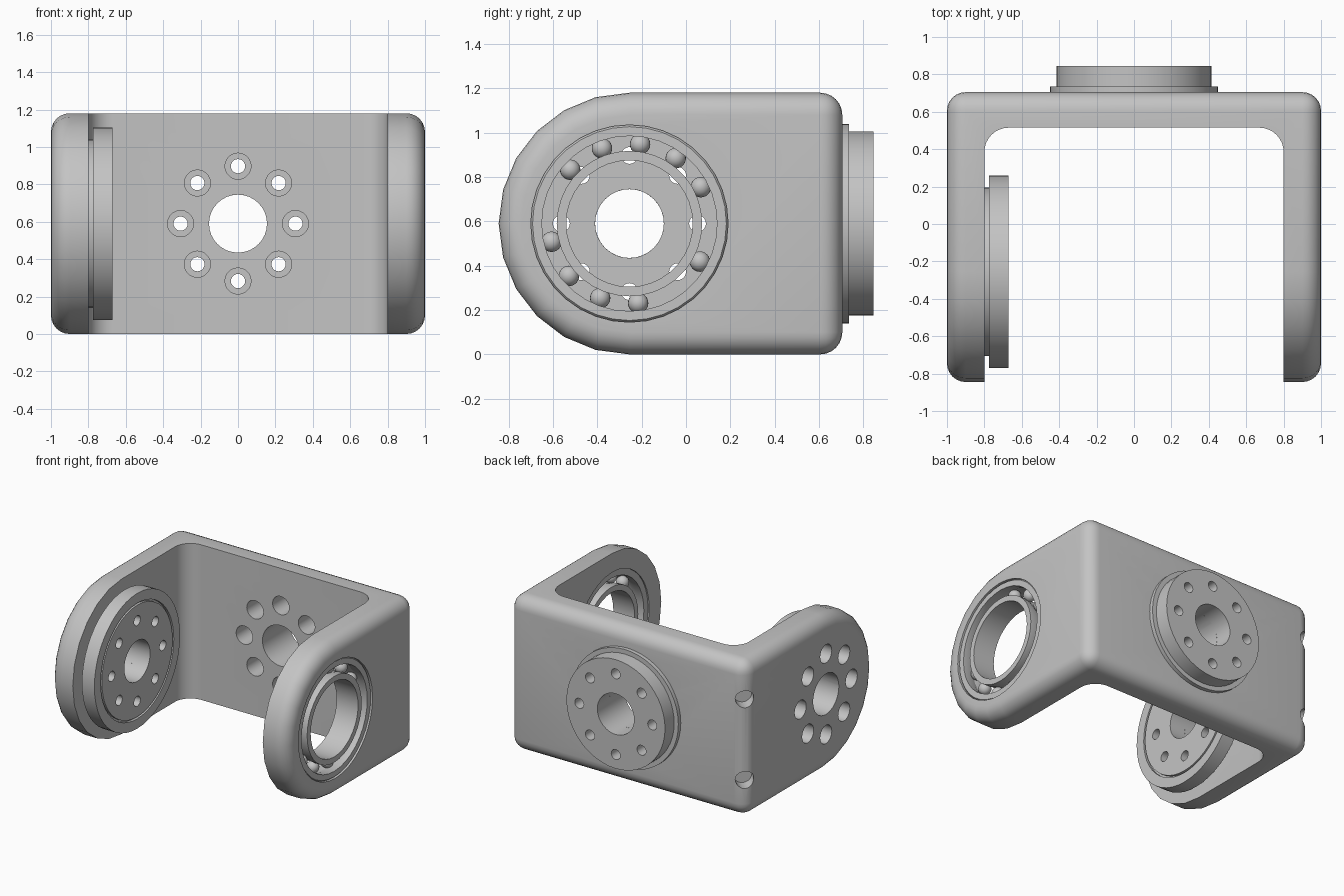
import bpy, bmesh
from math import pi, cos, sin, radians
from mathutils import Matrix, Vector

if "Cube" in bpy.data.objects:
    bpy.data.objects.remove(bpy.data.objects["Cube"], do_unlink=True)

MID = 0.59        # height of every hole axis
ARM_Y = -0.255    # pivot axis of the two arms
BACK = 0.705      # outer face of the back plate
BOLT_R = 0.307    # bolt circle

steel = bpy.data.materials.new("grey_steel")
steel.use_nodes = True
grey = (0.55, 0.55, 0.55, 1)
steel.diffuse_color = grey
steel.node_tree.nodes["Principled BSDF"].inputs["Base Color"].default_value = grey

# Frames whose local z runs along the named axis
ALONG_X = Matrix.Translation((0, ARM_Y, MID)) @ Matrix.Rotation(pi / 2, 4, 'Y')
ALONG_Y = Matrix.Translation((0, 0, MID)) @ Matrix.Rotation(-pi / 2, 4, 'X')


def make(name, bm):
    bmesh.ops.recalc_face_normals(bm, faces=bm.faces)
    mesh = bpy.data.meshes.new(name)
    bm.to_mesh(mesh)
    bm.free()
    obj = bpy.data.objects.new(name, mesh)
    bpy.context.collection.objects.link(obj)
    mesh.materials.append(steel)
    return obj


def prism(name, points, step):
    """Extrude a flat outline by a vector."""
    bm = bmesh.new()
    face = bm.faces.new([bm.verts.new(p) for p in points])
    new = bmesh.ops.extrude_face_region(bm, geom=[face])["geom"]
    bmesh.ops.translate(bm, vec=step, verts=[v for v in new if isinstance(v, bmesh.types.BMVert)])
    return make(name, bm)


def lathe(name, profile, frame, sides=48):
    """Spin a closed (radius, distance) profile into a ring."""
    bm = bmesh.new()
    rings = []
    for i in range(sides):
        a = 2 * pi * i / sides
        rings.append([bm.verts.new(frame @ Vector((r * cos(a), r * sin(a), t))) for r, t in profile])
    for i in range(sides):
        a, b = rings[i], rings[(i + 1) % sides]
        for j in range(len(profile)):
            k = (j + 1) % len(profile)
            bm.faces.new((a[j], a[k], b[k], b[j]))
    return make(name, bm)


def rod(bm, frame, radius, lo, hi, x=0, y=0, sides=32):
    bmesh.ops.create_cone(bm, cap_ends=True, segments=sides, radius1=radius, radius2=radius,
                          depth=hi - lo, matrix=frame @ Matrix.Translation((x, y, (lo + hi) / 2)))


def bolt_rods(bm, frame, radius, lo, hi):
    for i in range(8):
        a = i * pi / 4
        rod(bm, frame, radius, lo, hi, BOLT_R * cos(a), BOLT_R * sin(a), 20)


def bake(obj):
    """Replace the mesh by its modified result."""
    deps = bpy.context.evaluated_depsgraph_get()
    mesh = bpy.data.meshes.new_from_object(obj.evaluated_get(deps))
    obj.modifiers.clear()
    obj.data = mesh


def cut(obj, cutter):
    cutter.hide_render = True
    mod = obj.modifiers.new("cut", 'BOOLEAN')
    mod.operation = 'DIFFERENCE'
    mod.solver = 'EXACT'
    mod.object = cutter
    bake(obj)
    bpy.data.objects.remove(cutter, do_unlink=True)


def smooth(obj, angle=30):
    bpy.ops.object.select_all(action='DESELECT')
    obj.select_set(True)
    bpy.context.view_layer.objects.active = obj
    bpy.ops.object.shade_smooth_by_angle(angle=radians(angle))


# Bracket: D-shaped block with rounded outer edges
outline = [(-1, BACK, 0), (-1, BACK, 2 * MID)]
for i in range(13):
    a = pi / 2 + pi * i / 12
    outline.append((-1, ARM_Y + MID * cos(a), MID + MID * sin(a)))
bracket = prism("u_bracket", outline, (2, 0, 0))
bevel = bracket.modifiers.new("round", 'BEVEL')
bevel.width = 0.1
bevel.segments = 6
bevel.limit_method = 'ANGLE'
bevel.angle_limit = radians(40)
bevel.use_clamp_overlap = False
bake(bracket)

# Space between the arms, with filleted inner corners
fillet = 0.13
gap = [(-0.8, -1.5, -0.5), (0.8, -1.5, -0.5)]
for side, start in ((1, 0), (-1, pi / 2)):
    for i in range(9):
        a = start + pi / 2 * i / 8
        gap.append((side * (0.8 - fillet) + fillet * cos(a), 0.515 - fillet + fillet * sin(a), -0.5))
cut(bracket, prism("gap_cutter", gap, (0, 0, 2.5)))

# Holes in the back plate, the plain arm, the bearing arm and the rounded corner
bm = bmesh.new()
rod(bm, ALONG_Y, 0.155, 0.4, 0.8)
bolt_rods(bm, ALONG_Y, 0.07, 0.4, 0.8)
rod(bm, ALONG_X, 0.155, -1.1, -0.7)
bolt_rods(bm, ALONG_X, 0.07, -1.1, -0.7)
rod(bm, ALONG_X, 0.445, 0.7, 1.1, sides=36)
for z in (-BOLT_R, BOLT_R):
    corner = (Matrix.Translation((-0.97, 0.675, MID + z))
              @ Matrix.Rotation(pi / 4, 4, 'Z') @ Matrix.Rotation(-pi / 2, 4, 'X'))
    rod(bm, corner, 0.065, -0.1, 0.2, sides=20)
cut(bracket, make("hole_cutter", bm))
smooth(bracket)

# Mounting hub on the back plate
back_hub = lathe("back_hub", [(0.155, BACK), (0.45, BACK), (0.45, 0.735), (0.415, 0.735),
                              (0.415, 0.845), (0.155, 0.845)], ALONG_Y)
bm = bmesh.new()
bolt_rods(bm, ALONG_Y, 0.038, 0.6, 0.95)
cut(back_hub, make("hub_cutter", bm))
smooth(back_hub)

# Turning hub inside the plain arm, with a narrow groove in its face
arm_hub = lathe("arm_hub", [(0.155, -0.8), (0.45, -0.8), (0.45, -0.775), (0.515, -0.775),
                            (0.515, -0.67), (0.44, -0.67), (0.44, -0.69), (0.425, -0.69),
                            (0.425, -0.67), (0.155, -0.67)], ALONG_X)
bm = bmesh.new()
bolt_rods(bm, ALONG_X, 0.038, -0.9, -0.6)
cut(arm_hub, make("hub_cutter", bm))
smooth(arm_hub)

# Ball bearing in the other arm
outer = [(0.445, 0.81), (0.445, 0.98), (0.437, 0.99), (0.395, 0.99), (0.395, 0.94),
         (0.406, 0.9), (0.395, 0.86), (0.395, 0.81)]
inner = [(0.285, 0.81), (0.285, 0.99), (0.328, 0.99), (0.328, 0.94),
         (0.317, 0.9), (0.328, 0.86), (0.328, 0.81)]
smooth(lathe("bearing_outer_race", outer, ALONG_X, 36))
smooth(lathe("bearing_inner_race", inner, ALONG_X, 36))
bm = bmesh.new()
for i in range(13):
    if i in (5, 10, 12):   # open places in the ring of balls
        continue
    a = radians(27) + 2 * pi * i / 13
    place = Matrix.Translation((0.9, ARM_Y + 0.361 * cos(a), MID + 0.361 * sin(a)))
    bmesh.ops.create_uvsphere(bm, u_segments=20, v_segments=12, radius=0.046, matrix=place)
smooth(make("bearing_balls", bm), 60)
